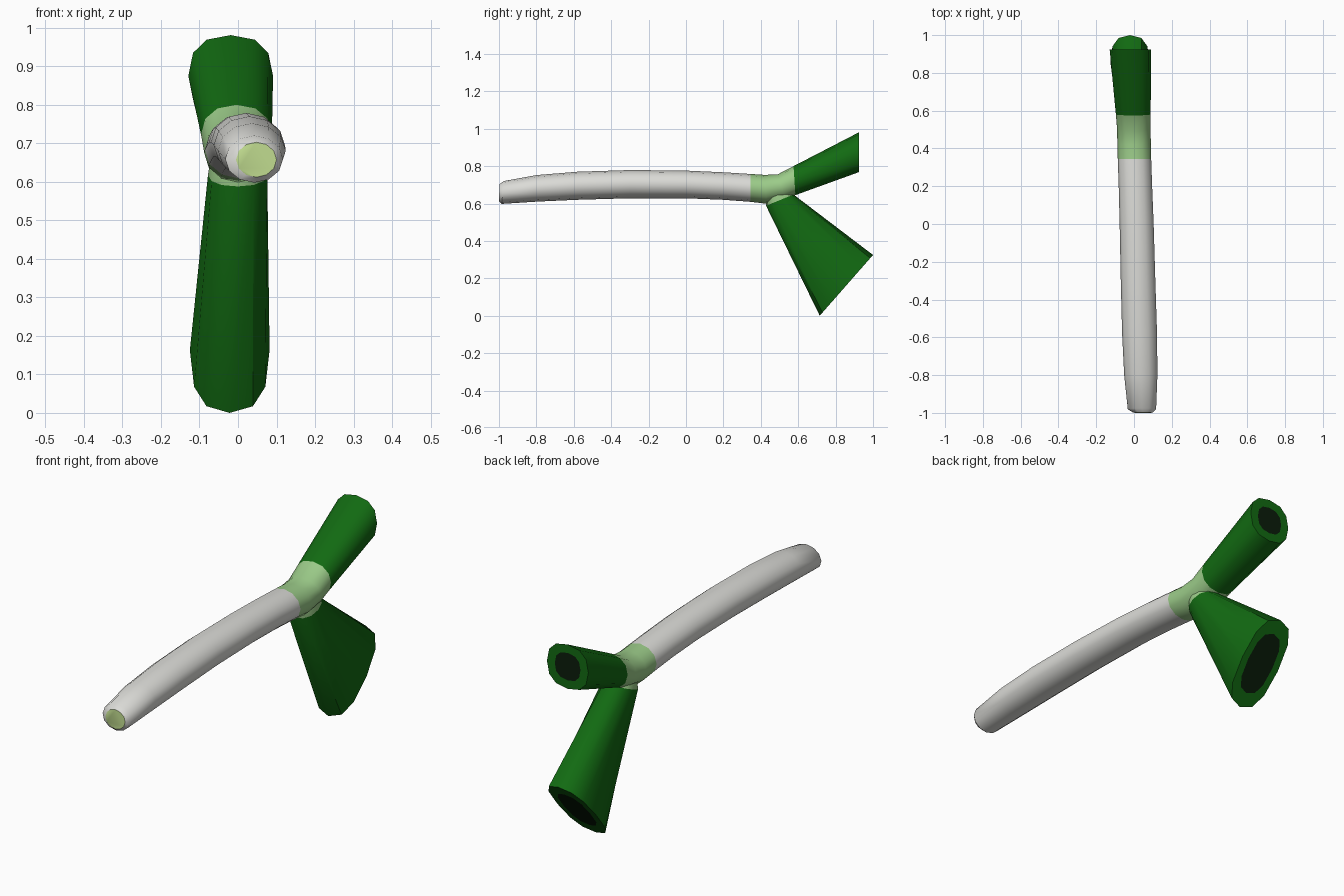
import bpy, bmesh, math
from mathutils import Vector

if "Cube" in bpy.data.objects:
    bpy.data.objects.remove(bpy.data.objects["Cube"])

SIDES = 12


def material(name, rgb):
    m = bpy.data.materials.new(name)
    m.diffuse_color = (*rgb, 1)
    m.use_nodes = True
    m.node_tree.nodes["Principled BSDF"].inputs["Base Color"].default_value = m.diffuse_color
    return m


WHITE, PALE, GREEN, DARK, TIP = range(5)
MATS = [material("stalk white", (0.71, 0.71, 0.68)),
        material("pale green", (0.33, 0.60, 0.25)),
        material("leaf green", (0.006, 0.145, 0.006)),
        material("leaf core", (0.003, 0.012, 0.003)),
        material("root tip", (0.52, 0.70, 0.27))]


def ring(bm, low, high, x0, x1, power=1.0):
    """Oval ring spanning two (y, z) points and an x range."""
    a, b = Vector((0, *low)), Vector((0, *high))
    mid, half = (a + b) / 2, (b - a) / 2
    verts = []
    for i in range(SIDES):
        t = 2 * math.pi * i / SIDES
        s, c = (math.copysign(abs(v) ** power, v) for v in (math.sin(t), math.cos(t)))
        p = mid + half * c
        p.x = (x0 + x1) / 2 + s * (x1 - x0) / 2
        verts.append(bm.verts.new(p))
    return verts


def loft(name, sections, start_mat, core):
    """Skin through sections (low, high, x0, x1, power, material of next span)."""
    bm = bmesh.new()
    rings = [ring(bm, *s[:5]) for s in sections]
    for r0, r1, s in zip(rings, rings[1:], sections):
        for i in range(SIDES):
            j = (i + 1) % SIDES
            bm.faces.new((r0[i], r0[j], r1[j], r1[i])).material_index = s[5]
    bm.faces.new(rings[0][::-1]).material_index = start_mat
    # cut end: green rim around a dark core
    end = rings[-1]
    c = sum((v.co for v in end), Vector()) / SIDES
    inner = [bm.verts.new(c + (v.co - c) * core) for v in end]
    for i in range(SIDES):
        j = (i + 1) % SIDES
        bm.faces.new((end[i], end[j], inner[j], inner[i])).material_index = GREEN
    bm.faces.new(inner).material_index = DARK
    bmesh.ops.recalc_face_normals(bm, faces=bm.faces)
    me = bpy.data.meshes.new(name)
    bm.to_mesh(me)
    bm.free()
    for m in MATS:
        me.materials.append(m)
    ob = bpy.data.objects.new(name, me)
    bpy.context.collection.objects.link(ob)
    bpy.context.view_layer.objects.active = ob
    ob.select_set(True)
    bpy.ops.object.shade_smooth_by_angle(angle=math.radians(40))
    ob.select_set(False)


# gently arched stalk running into the upper leaf
loft("stalk_and_upper_leaf", [
    ((-1.0, 0.612), (-0.997, 0.703), -0.005, 0.10, 1, WHITE),
    ((-0.985, 0.598), (-0.975, 0.72), -0.033, 0.117, 1, WHITE),
    ((-0.80, 0.610), (-0.80, 0.752), -0.052, 0.124, 1, WHITE),
    ((-0.58, 0.620), (-0.58, 0.770), -0.063, 0.122, 1, WHITE),
    ((-0.30, 0.628), (-0.30, 0.779), -0.070, 0.113, 1, WHITE),
    ((0.00, 0.628), (0.00, 0.776), -0.076, 0.104, 1, WHITE),
    ((0.20, 0.620), (0.20, 0.767), -0.081, 0.096, 1, WHITE),
    ((0.345, 0.609), (0.345, 0.758), -0.086, 0.091, 1, PALE),
    ((0.43, 0.599), (0.42, 0.753), -0.088, 0.089, 1, PALE),
    ((0.53, 0.622), (0.49, 0.756), -0.09, 0.088, 0.95, PALE),
    ((0.585, 0.645), (0.575, 0.80), -0.096, 0.088, 0.9, GREEN),
    ((0.925, 0.768), (0.925, 0.981), -0.129, 0.091, 0.82, GREEN),
], TIP, 0.62)

# broad drooping lower leaf
loft("lower_leaf", [
    ((0.43, 0.64), (0.54, 0.70), -0.07, 0.07, 1, PALE),
    ((0.428, 0.588), (0.575, 0.648), -0.078, 0.076, 0.9, GREEN),
    ((0.715, 0.0), (1.0, 0.325), -0.125, 0.082, 0.78, GREEN),
], PALE, 0.68)
